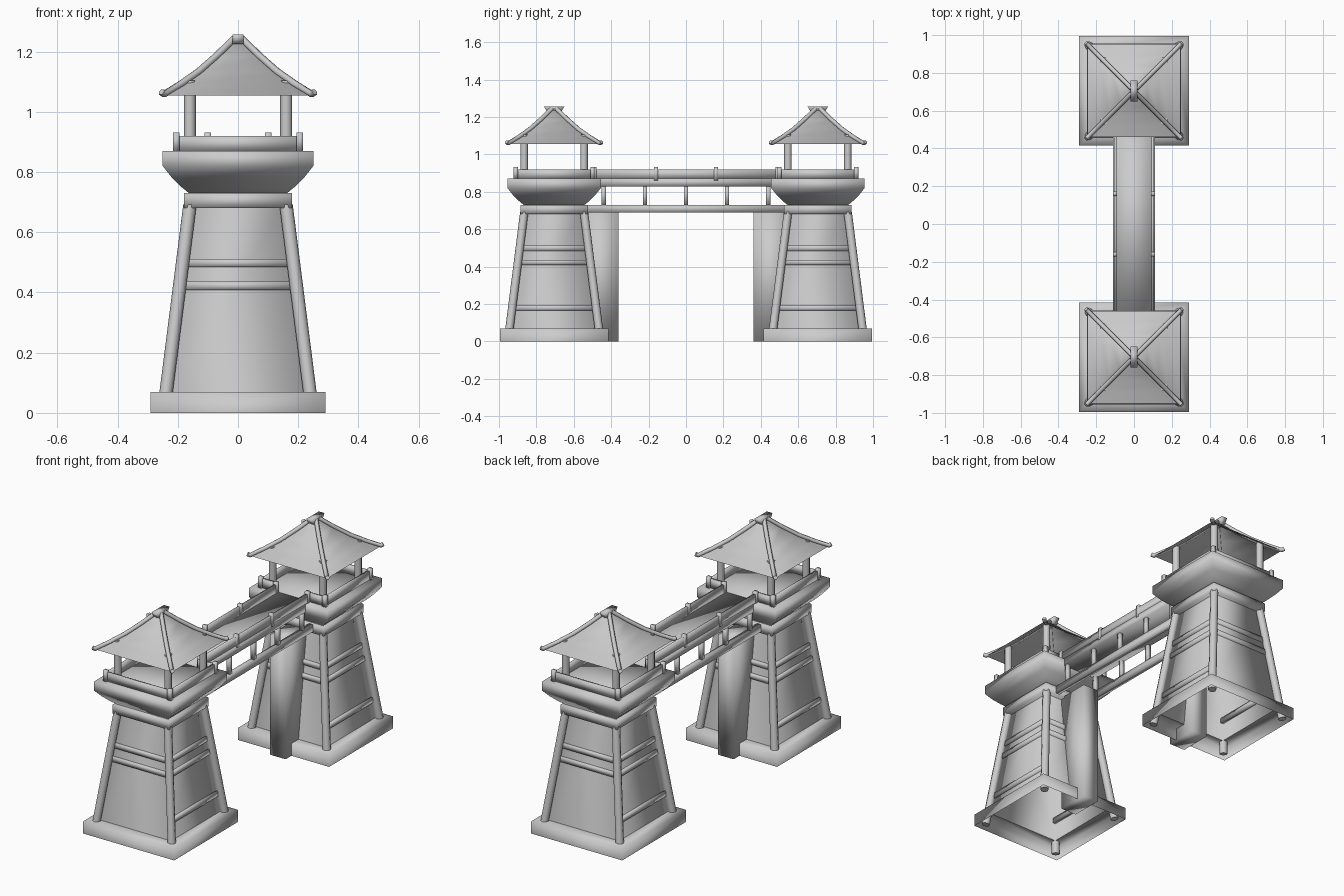
import bpy, bmesh
from mathutils import Vector

old = bpy.data.objects.get("Cube")
if old:
    bpy.data.objects.remove(old, do_unlink=True)

GREY = (0.6, 0.6, 0.6, 1)
stone = bpy.data.materials.new("plain_grey")
stone.use_nodes = True
stone.diffuse_color = GREY
stone.node_tree.nodes["Principled BSDF"].inputs["Base Color"].default_value = GREY


def finish(bm, name):
    mesh = bpy.data.meshes.new(name)
    bm.to_mesh(mesh)
    bm.free()
    mesh.materials.append(stone)
    for p in mesh.polygons:
        p.use_smooth = True
    ob = bpy.data.objects.new(name, mesh)
    bpy.context.collection.objects.link(ob)
    return ob


def square_loft(name, profile, cy, bottom=False, top=False):
    """Skin square rings given as (half width, z) from the bottom up."""
    bm = bmesh.new()
    corners = ((-1, -1), (1, -1), (1, 1), (-1, 1))
    rings = [[bm.verts.new((r * i, cy + r * j, z)) for i, j in corners] for r, z in profile]
    for a, b in zip(rings, rings[1:]):
        for k in range(4):
            n = (k + 1) % 4
            bm.faces.new((a[k], a[n], b[n], b[k]))
    if bottom:
        bm.faces.new(rings[0][::-1])
    if top:
        bm.faces.new(rings[-1])
    return finish(bm, name)


def box(name, x, y, z):
    """Box from (low, high) pairs."""
    bm = bmesh.new()
    bmesh.ops.create_cube(bm, size=1)
    for v in bm.verts:
        v.co = [(lo + hi) / 2 + c * abs(hi - lo) for c, (lo, hi) in zip(v.co, (x, y, z))]
    return finish(bm, name)


def around(c, half):
    return (c - half, c + half)


def rod(name, points, radius, sides=12):
    """Round bar through a chain of points."""
    curve = bpy.data.curves.new(name, 'CURVE')
    curve.dimensions = '3D'
    curve.bevel_depth = radius
    curve.bevel_resolution = max(0, sides // 4 - 1)
    curve.use_fill_caps = True
    spline = curve.splines.new('POLY')
    spline.points.add(len(points) - 1)
    for p, co in zip(spline.points, points):
        p.co = (*co, 1)
    temp = bpy.data.objects.new(name, curve)
    bpy.context.collection.objects.link(temp)
    mesh = bpy.data.meshes.new_from_object(temp.evaluated_get(bpy.context.evaluated_depsgraph_get()))
    bpy.data.objects.remove(temp, do_unlink=True)
    bm = bmesh.new()
    bm.from_mesh(mesh)
    bpy.data.meshes.remove(mesh)
    return finish(bm, name)


SIDES = (-1, 1)
ROOF = [(0.245, 1.055), (0.19, 1.088), (0.13, 1.13), (0.07, 1.183), (0.012, 1.24)]


def tower(s):
    cy = 0.705 * s
    tag = "back" if s > 0 else "front"

    def at(x, d, z):
        # d is measured outward from the tower axis, away from the bridge
        return Vector((x, cy + s * d, z))

    # hollow plinth and tapering walls
    square_loft(tag + "_plinth", [(0.29, 0), (0.29, 0.07), (0.225, 0.07)], cy)
    square_loft(tag + "_walls", [(0.225, 0.07), (0.151, 0.69)], cy)
    square_loft(tag + "_collar", [(0.18, 0.68), (0.18, 0.73)], cy, True, True)
    # flared gallery
    square_loft(tag + "_gallery", [(0.163, 0.73), (0.19, 0.752), (0.22, 0.782), (0.25, 0.82), (0.25, 0.87)],
                cy, True, True)
    # pier under the bridge end
    box(tag + "_pier", (-0.05, 0.05), sorted((s * 0.362, s * 0.55)), (0, 0.69))

    for i in SIDES:
        for j in SIDES:
            rod(tag + "_leg", [at(0.247 * i, 0.247 * j, 0.005), at(0.16 * i, 0.16 * j, 0.69)], 0.022)
            rod(tag + "_roof_post", [at(0.16 * i, 0.16 * j, 0.87), at(0.16 * i, 0.16 * j, 1.105)], 0.02)
            c = at(0.205 * i, 0.205 * j, 0)
            box(tag + "_rail_post", around(c.x, 0.011), around(c.y, 0.011), (0.87, 0.932))
            # hip ridge with a lifted tip
            path = [at(0.254 * i, 0.254 * j, 1.066)] + [at(r * i, r * j, z + 0.004) for r, z in ROOF]
            rod(tag + "_roof_hip", path, 0.012, 8)

    # wall braces
    for z in (0.178, 0.422, 0.498):
        reach = 0.232 - 0.125 * z
        for k in SIDES:
            box(tag + "_side_brace", around(k * reach, 0.014), around(cy, reach), around(z, 0.014))
            if z > 0.3:
                box(tag + "_end_brace", (-reach, reach), around(cy + k * reach, 0.014), around(z, 0.014))

    # parapet panels, open toward the bridge
    for i in SIDES:
        box(tag + "_parapet_side", around(0.2 * i, 0.007), around(cy, 0.2), (0.87, 0.92))
        box(tag + "_parapet_inner", sorted((0.1 * i, 0.2 * i)), around(cy - 0.2 * s, 0.007), (0.87, 0.92))
    box(tag + "_parapet_outer", (-0.2, 0.2), around(cy + 0.2 * s, 0.007), (0.87, 0.92))

    # sweeping roof and ridge cap
    square_loft(tag + "_roof", ROOF, cy, top=True)
    cap = box(tag + "_ridge_cap", (-0.018, 0.018), around(cy, 0.056), (1.225, 1.257))
    for v in cap.data.vertices:
        if v.co.z < 1.24:
            v.co.y = cy + (v.co.y - cy) * 0.65


for s in SIDES:
    tower(s)

# bridge deck, side beams, struts and railing
box("bridge_deck", (-0.11, 0.11), (-0.5, 0.5), (0.828, 0.872))
for i in SIDES:
    box("bridge_lower_beam", sorted((0.085 * i, 0.11 * i)), (-0.56, 0.56), (0.688, 0.73))
    box("bridge_railing", around(0.1 * i, 0.007), (-0.5, 0.5), (0.87, 0.92))
    for k in range(-2, 3):
        box("bridge_strut", around(0.098 * i, 0.011), around(0.22 * k, 0.011), (0.725, 0.832))
    for y in (-0.49, -0.16, 0.16, 0.49):
        box("bridge_rail_post", around(0.1 * i, 0.011), around(y, 0.011), (0.86, 0.932))
